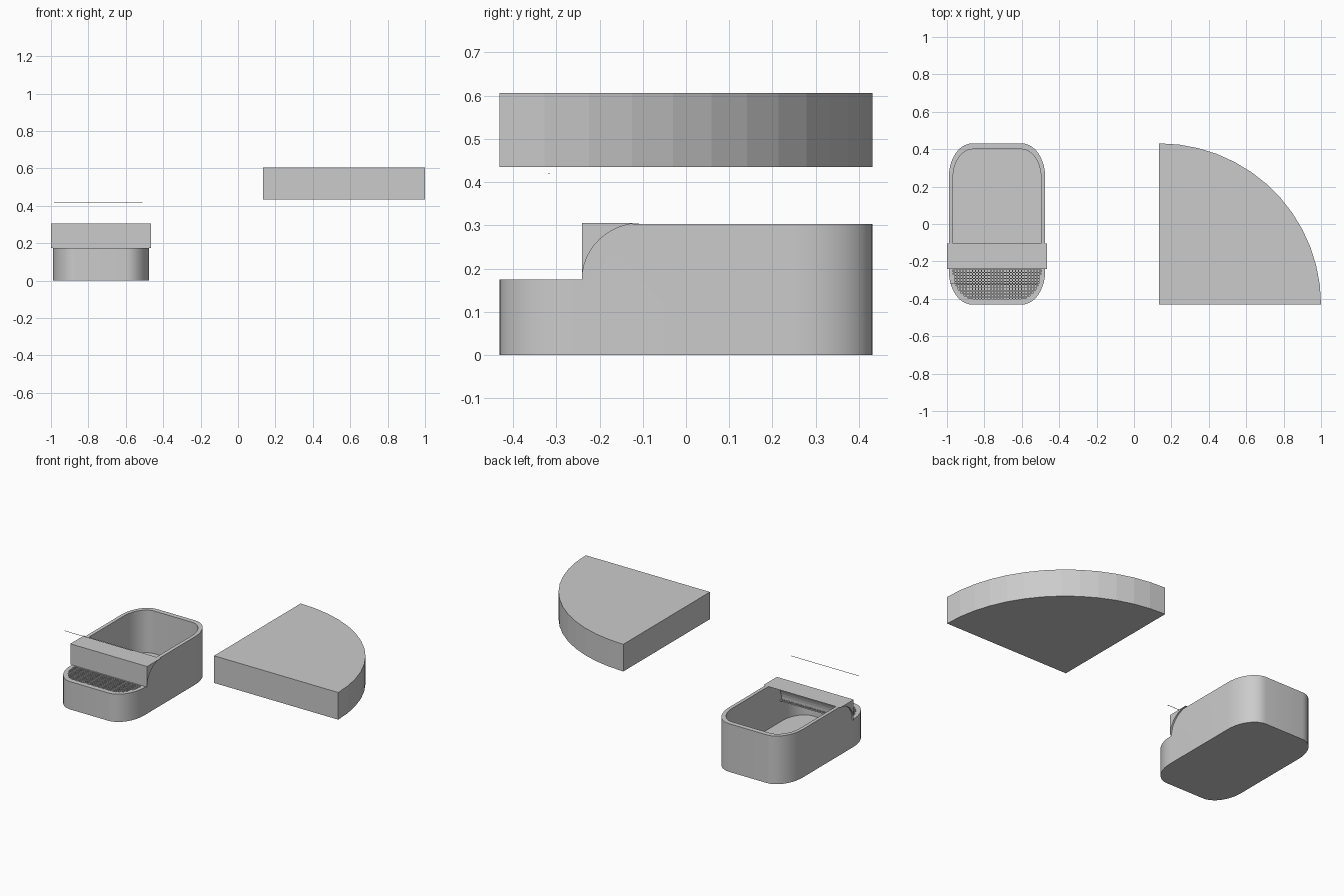
import bpy, bmesh, math
from mathutils import Vector

if "Cube" in bpy.data.objects:
    bpy.data.objects.remove(bpy.data.objects["Cube"])

CX = -0.7325          # tray centre in x


def rounded(hx, hy, rx, ry, n=10):
    """Rounded rectangle outline with elliptical corners, counter-clockwise."""
    pts = []
    for k, (sx, sy) in enumerate([(1, 1), (-1, 1), (-1, -1), (1, -1)]):
        for i in range(n + 1):
            a = math.pi / 2 * (k + i / n)
            pts.append((CX + sx * (hx - rx) + rx * math.cos(a),
                        sy * (hy - ry) + ry * math.sin(a)))
    return pts


def prism(name, pts, lo, hi, axis='z'):
    """Extrude an outline along z (points are x,y) or along x (points are y,z)."""
    bm = bmesh.new()

    def place(p, h):
        return (p[0], p[1], h) if axis == 'z' else (h, p[0], p[1])
    a = [bm.verts.new(place(p, lo)) for p in pts]
    b = [bm.verts.new(place(p, hi)) for p in pts]
    n = len(pts)
    bm.faces.new(a)
    bm.faces.new(b)
    for i in range(n):
        j = (i + 1) % n
        bm.faces.new((a[i], a[j], b[j], b[i]))
    bmesh.ops.recalc_face_normals(bm, faces=bm.faces)
    return finish(name, bm)


def finish(name, bm):
    me = bpy.data.meshes.new(name)
    bm.to_mesh(me)
    bm.free()
    ob = bpy.data.objects.new(name, me)
    bpy.context.collection.objects.link(ob)
    return ob


def activate(ob):
    bpy.ops.object.select_all(action='DESELECT')
    ob.select_set(True)
    bpy.context.view_layer.objects.active = ob


def cut(ob, cutter):
    cutter.hide_render = True
    activate(ob)
    m = ob.modifiers.new("cut", 'BOOLEAN')
    m.operation, m.solver, m.object = 'DIFFERENCE', 'EXACT', cutter
    bpy.ops.object.modifier_apply(modifier=m.name)
    bpy.data.objects.remove(cutter)


# Tray: rounded shell, high at the back and low at the front
outer = rounded(0.2575, 0.431, 0.125, 0.18)
inner = rounded(0.235, 0.40, 0.105, 0.15)
tray = prism("tray", outer, 0, 0.303)
cut(tray, prism("hollow_cutter", inner, 0.035, 0.4))

# Step profile: quarter ellipse where the high walls begin
curve = [(-0.105 - 0.135 * math.cos(a), 0.175 + 0.13 * math.sin(a))
         for a in [math.pi / 2 * i / 12 for i in range(13)]]
cut(tray, prism("front_cutter", [(-0.6, 0.175)] + curve + [(-0.105, 0.4), (-0.6, 0.4)],
                -1.2, -0.3, 'x'))
activate(tray)
bpy.ops.object.shade_smooth_by_angle(angle=math.radians(30))

# Cross bar: square outside, hollow curve inside, slightly wider than the tray
bar = prism("cross_bar", [(-0.24, 0.305)] + curve, -1.0, -0.465, 'x')

# Perforated grate over the low front end
step = 0.0165
rx, ry = 0.116, 0.165
bm = bmesh.new()
nx, ny = 30, 11
bmesh.ops.create_grid(bm, x_segments=nx, y_segments=ny, size=0.5)
for v in bm.verts:
    v.co = Vector((CX + v.co.x * nx * step, -0.316 + v.co.y * ny * step, 0.171))
outside = []
for f in bm.faces:
    c = f.calc_center_median()
    dx = max(0, abs(c.x - CX) - (0.245 - rx)) / rx
    dy = max(0, abs(c.y) - (0.414 - ry)) / ry
    if dx * dx + dy * dy > 1:
        outside.append(f)
bmesh.ops.delete(bm, geom=outside, context='FACES')
cells = list(bm.faces)
bmesh.ops.inset_individual(bm, faces=cells, thickness=0.0035)
bmesh.ops.delete(bm, geom=cells, context='FACES_ONLY')
bmesh.ops.recalc_face_normals(bm, faces=bm.faces)
grate = finish("front_grate", bm)
sol = grate.modifiers.new("thickness", 'SOLIDIFY')
sol.thickness, sol.offset = 0.008, 0

# Thin wire floating over the grate
wire = prism("thin_wire", [(-0.318, 0.419), (-0.316, 0.419), (-0.316, 0.421), (-0.318, 0.421)],
             -0.985, -0.51, 'x')

# Quarter-round slab beside the tray
arc = [(0.135 + 0.865 * math.cos(a), -0.431 + 0.862 * math.sin(a))
       for a in [math.pi / 2 * i / 13 for i in range(14)]]
slab = prism("quarter_slab", [(0.135, -0.431)] + arc, 0.435, 0.606)
